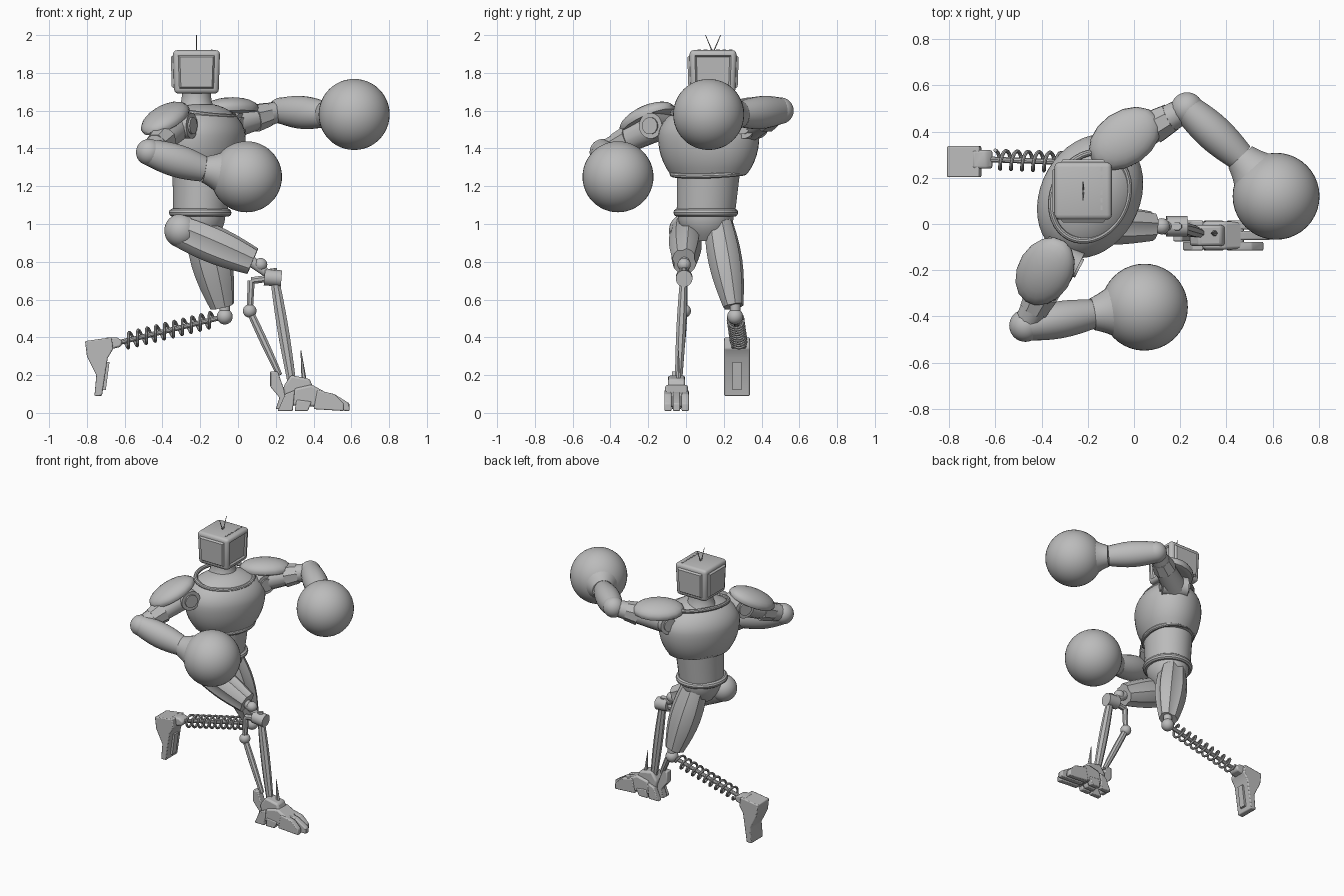
import bpy, bmesh, math
from mathutils import Vector, Matrix

if "Cube" in bpy.data.objects:
    bpy.data.objects.remove(bpy.data.objects["Cube"], do_unlink=True)

SHADE = (.5, .5, .5, 1)
grey = bpy.data.materials.new("plain grey")
grey.use_nodes = True
grey.diffuse_color = SHADE
grey.node_tree.nodes["Principled BSDF"].inputs["Base Color"].default_value = SHADE

UP = Vector((0, 0, 1))
BACK = Vector((0, 1, 0))
ACROSS = Vector((.45, .89, 0))      # shoulder line of the twisted torso
FACING = ACROSS.cross(UP)
parts = []


def finish(name, bm, bevel=0):
    bmesh.ops.recalc_face_normals(bm, faces=bm.faces)
    mesh = bpy.data.meshes.new(name)
    bm.to_mesh(mesh)
    bm.free()
    mesh.materials.append(grey)
    obj = bpy.data.objects.new(name, mesh)
    bpy.context.collection.objects.link(obj)
    if bevel:
        modifier = obj.modifiers.new("bevel", "BEVEL")
        modifier.width, modifier.segments = bevel, 2
    parts.append(obj)


def sweep(name, centres, radii, hint=BACK, flat=1, sides=24, ribbed=False):
    """Join rings along a path; flat scales each ring at right angles to the hint."""
    bm = bmesh.new()
    rings = []
    last = len(centres) - 1
    for i, (centre, radius) in enumerate(zip(centres, radii)):
        tangent = (centres[min(i + 1, last)] - centres[max(i - 1, 0)]).normalized()
        u = (hint - tangent * hint.dot(tangent)).normalized()
        v = tangent.cross(u) * flat
        ring = []
        for k in range(sides):
            angle = math.tau * (k + .5) / sides
            r = radius * .84 if ribbed and k % 4 == 0 else radius
            ring.append(bm.verts.new(centre + r * (u * math.cos(angle) + v * math.sin(angle))))
        rings.append(ring)
    for low, high in zip(rings, rings[1:]):
        for k in range(sides):
            n = (k + 1) % sides
            bm.faces.new((low[k], low[n], high[n], high[k]))
    bm.faces.new(rings[0])
    bm.faces.new(rings[-1])
    finish(name, bm)


def limb(name, start, end, r_start, r_end, bulge=0, **options):
    """Straight tapered limb, swollen in the middle by the bulge."""
    start, end = Vector(start), Vector(end)
    steps = [i / 8 for i in range(9)] if bulge else [0, 1]
    sweep(name, [start.lerp(end, t) for t in steps],
          [r_start + (r_end - r_start) * t + bulge * math.sin(math.pi * t) for t in steps], **options)


def ball(name, centre, radius):
    bm = bmesh.new()
    bmesh.ops.create_uvsphere(bm, u_segments=40, v_segments=24, radius=radius,
                              matrix=Matrix.Translation(centre))
    finish(name, bm)


def prism(name, outline, y, width, bevel=.006):
    """An x-z outline given a width along y, centred on y."""
    bm = bmesh.new()
    face = bm.faces.new([bm.verts.new((px, y - width / 2, pz)) for px, pz in outline])
    extruded = bmesh.ops.extrude_face_region(bm, geom=[face])["geom"]
    moved = [v for v in extruded if isinstance(v, bmesh.types.BMVert)]
    bmesh.ops.translate(bm, vec=BACK * width, verts=moved)
    finish(name, bm, bevel)


def pad(name, centre, along, up):
    """Flat-bottomed faceted shoulder dome."""
    u = Vector(along).normalized()
    w = Vector(up)
    w = (w - u * w.dot(u)).normalized()
    v = w.cross(u)
    bm = bmesh.new()
    bmesh.ops.create_uvsphere(bm, u_segments=16, v_segments=12, radius=1)
    for vert in bm.verts:
        a, b, c = vert.co
        vert.co = Vector(centre) + u * a * .17 + v * b * .12 + w * max(c, -.35) * .065
    finish(name, bm)


def hoop(name, centre, long, short, thick, dip=0):
    """Oval ring round the torso, dipping toward the front."""
    angles = [math.tau * i / 40 for i in range(42)]
    path = [Vector(centre) + ACROSS * long * math.cos(a) + (FACING * short - UP * dip) * math.sin(a)
            for a in angles]
    sweep(name, path, [thick] * len(path), hint=UP, sides=10)


# Torso: barrel chest with a round top and a cut-off bottom, over a plain waist
chest = Vector((-.19, .12, 1.46))
arcs = [-.7 + i / 8 for i in range(17)]
sweep("chest", [chest + UP * math.sin(a) * (.3 if a < 0 else .18) for a in arcs],
      [.28 * math.cos(a) for a in arcs], hint=ACROSS, flat=.77, sides=40)
waist = Vector((-.2, .105, 1.06))
limb("waist", waist, chest - UP * .15, .155, .17, flat=.93, sides=32)
hoop("belt", waist, .152, .142, .022)
hoop("chest_rim", chest - UP * .19, .2, .16, .015, .015)
hoop("collar", chest + UP * .135, .2, .16, .014, .025)
limb("pelvis", waist, waist - UP * .15, .15, .08, .02, flat=.9)
neck = Vector((-.22, .143, 1.6))
limb("neck", neck, neck + UP * .12, .1, .08, -.01)

# Head: rounded box with raised side panels and a recessed screen
head = neck + UP * .205
bm = bmesh.new()
bmesh.ops.create_cube(bm, size=1, matrix=Matrix.Translation(head) @ Matrix.Diagonal((.25, .25, .23, 1)))
for vert in bm.verts:
    if vert.co.z < head.z:
        vert.co.xy = head.xy + (vert.co.xy - head.xy) * .94
bmesh.ops.bevel(bm, geom=bm.edges[:], offset=.022, segments=3, affect="EDGES", profile=.5)
for face in [f for f in bm.faces if f.calc_area() > .03 and abs(f.normal.z) < .5]:
    normal = face.normal.copy()
    push = -.01 if normal.x > .5 else .012
    for thickness in (.008, .012):
        bmesh.ops.inset_individual(bm, faces=[face], thickness=thickness)
    bmesh.ops.translate(bm, vec=normal * push, verts=face.verts[:])
finish("head", bm)
crown = head + UP * .1
for lean in (-.04, .04):
    limb("antenna", crown, crown + BACK * lean + UP * .095, .004, .002, sides=6)
for i in range(6):
    vent = crown + BACK * (i - 2.5) / 30 + Vector((.08, 0, .014))
    limb("head_vent", vent, vent + BACK * .02, .006, .006, hint=UP, sides=4)

# Arms: drum shoulder, upper arm, swollen forearm and flared cuff into a round glove
arms = {
    "right": [(-.32, -.15, 1.52), (-.47, -.44, 1.38), (-.18, -.39, 1.29), (.045, -.36, 1.25)],
    "left": [(-.06, .34, 1.52), (.23, .5, 1.6), (.46, .29, 1.58), (.615, .12, 1.58)],
}
for side, joints in arms.items():
    shoulder, elbow, wrist, glove = [Vector(j) for j in joints]
    for part, reach, radius in (("drum", .085, .068), ("cap", .095, .045)):
        limb(f"{side}_shoulder_{part}", shoulder - FACING * reach, shoulder + FACING * reach,
             radius, radius, hint=UP)
    limb(side + "_upper_arm", shoulder, elbow, .08, .055, hint=UP, sides=12)
    middle = shoulder.lerp(elbow, .5)
    limb(side + "_arm_guard", middle, shoulder.lerp(elbow, .75), .078, .066, hint=UP, sides=8)
    ball(side + "_elbow", elbow, .07)
    limb(side + "_forearm", elbow, wrist, .07, .068, .018, hint=UP, flat=.93)
    limb(side + "_cuff", wrist, wrist.lerp(glove, .6), .07, .15, -.01, hint=UP)
    ball(side + "_glove", glove, .188)
pad("right_shoulder_pad", (-.385, -.205, 1.555), (-.17, -.27, -.15), (-.25, -.2, .9))
pad("left_shoulder_pad", (-.04, .37, 1.605), (.8, .55, 0), (0, .15, 1))

# Right leg: ribbed thigh, ball knee, thin shin with a rear linkage
hip, knee = Vector((-.3, 0, .965)), Vector((.12, -.01, .785))
ball("right_hip", hip, .09)
limb("right_thigh", hip, hip.lerp(knee, .9), .08, .065, .015, flat=1.15, sides=16, ribbed=True)
ball("right_knee_ball", knee, .035)
drum, ankle = Vector((.185, -.01, .715)), Vector((.285, -.04, .16))
limb("right_knee_link", hip.lerp(knee, .85), drum, .03, .02)
half = Vector((.045, 0, -.004))
limb("right_knee_drum", drum - half, drum + half, .044, .044)
limb("right_shin", drum + UP * .05, ankle, .018, .02, .008, flat=1.2, sides=8)
crank, pivot = Vector((.07, -.01, .7)), Vector((.062, -.01, .54))
limb("right_crank", drum, crank, .02, .02, sides=8)
limb("right_linkage", crank, pivot, .02, .018, sides=8)
ball("right_linkage_joint", pivot, .036)
limb("right_push_rod", pivot, (.22, -.04, .2), .02, .016, .004, sides=8)
limb("right_ankle_spike", (.35, -.04, .17), (.333, -.04, .33), .014, .002, sides=6)

# Right foot: heel prong, ankle block, instep and three clawed toes
middle = -.05
prism("right_heel", [(.17, .22), (.21, .22), (.26, .08), (.23, .02), (.2, .02), (.22, .08), (.17, .14)],
      middle, .05)
prism("right_ankle", [(.24, .14), (.28, .2), (.38, .18), (.41, .1), (.25, .07)], middle, .09, .012)
prism("right_instep", [(.28, .04), (.3, .13), (.39, .15), (.48, .1), (.44, .03)], middle, .12, .012)
for i in (-1, 0, 1):
    y = middle + i * .046
    tip = .59 - abs(i) * .03
    prism("right_toe", [(.4, .02), (.42, .12), (.51, .1), (tip, .05), (tip, .01)], y, .038)
    prism("right_claw", [(.3, .01), (.31, .07), (.39, .06), (.37, .01)], y, .038)
    if i:
        prism("right_sole", [(.21, .01), (.25, .1), (.3, .12), (.29, .01)], y, .038)

# Left leg: ribbed thigh, ball knee and coil spring shin
thigh, knee, heel = Vector((-.2, .165, 1.05)), Vector((-.07, .26, .51)), Vector((-.64, .28, .37))
limb("left_thigh", thigh, thigh.lerp(knee, .9), .07, .055, .03, flat=1.2, sides=16, ribbed=True)
limb("left_knee_stem", knee + UP * .07, knee, .028, .028)
ball("left_knee_ball", knee, .042)
limb("spring_core", knee, heel, .013, .013, sides=10)
axis = (heel - knee).normalized()
sideways = axis.cross(UP).normalized()
upward = sideways.cross(axis)
turns = [i / 16 for i in range(161)]
coil = [knee.lerp(heel, .1 + t / 12) + .04 * (sideways * math.cos(math.tau * t) + upward * math.sin(math.tau * t))
        for t in turns]
sweep("shin_spring", coil, [.008] * len(coil), hint=axis, sides=8)

# Left foot: socket on the spring and a tapered hanging block
prism("left_foot_socket", [(-.7, .4), (-.64, .4), (-.61, .38), (-.62, .35), (-.7, .33)], heel.y, .08, .01)
prism("left_foot", [(-.81, .38), (-.67, .4), (-.66, .34), (-.69, .29), (-.72, .09), (-.76, .09),
                    (-.75, .2), (-.8, .3)], .27, .135)
prism("left_foot_plate", [(-.7, .27), (-.68, .27), (-.7, .12), (-.72, .12)], .27, .045, 0)

# Smooth shading with sharp edges kept
bpy.ops.object.select_all(action="DESELECT")
for obj in parts:
    obj.select_set(True)
bpy.context.view_layer.objects.active = parts[0]
bpy.ops.object.shade_smooth_by_angle(angle=math.radians(35))
